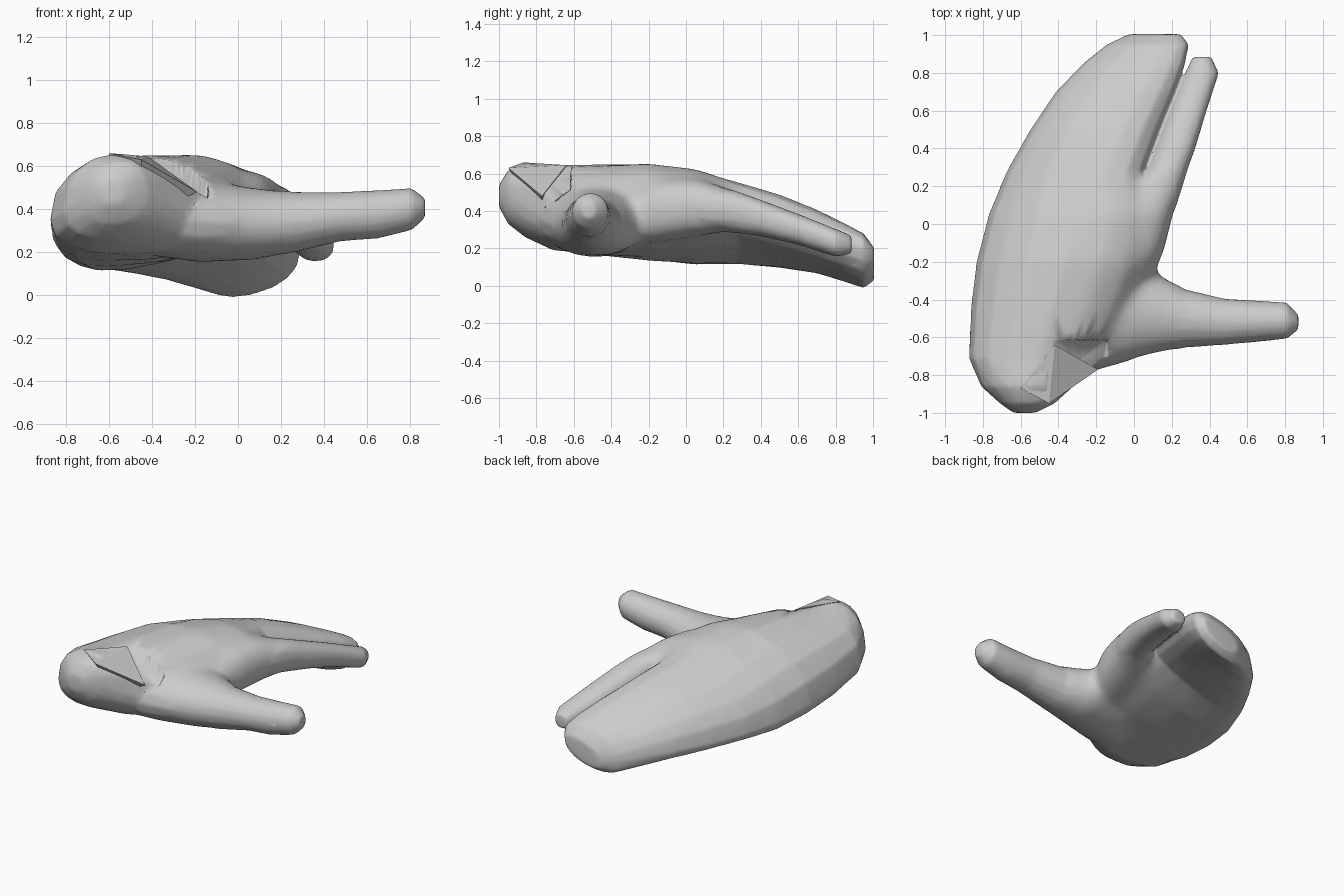
import bpy, bmesh, math

if "Cube" in bpy.data.objects:
    bpy.data.objects.remove(bpy.data.objects["Cube"])

skin = bpy.data.materials.new("light_grey")
skin.diffuse_color = (0.6, 0.6, 0.6, 1)
skin.use_nodes = True
skin.node_tree.nodes["Principled BSDF"].inputs["Base Color"].default_value = skin.diffuse_color
SEG = 16


def loft(bm, rings):
    """Skin closed rings of points and cap both ends."""
    loops = [[bm.verts.new(p) for p in r] for r in rings]
    for a, b in zip(loops, loops[1:]):
        for i in range(len(a)):
            j = (i + 1) % len(a)
            bm.faces.new((a[i], a[j], b[j], b[i]))
    bm.faces.new(loops[0][::-1])
    bm.faces.new(loops[-1])


def spow(v, e):
    return math.copysign(abs(v) ** e, v)


def slab_ring(y, xl, xr, zl, zr, zt, zb):
    """Cross-section with its own edge heights and mid top/bottom heights."""
    pts = []
    for i in range(SEG):
        a = 2 * math.pi * i / SEG
        t = 0.5 + 0.5 * spow(math.cos(a), 0.9)
        s = spow(math.sin(a), 0.85)
        mid = (zl + zr) / 2
        rise = (zt - mid) if s > 0 else (mid - zb)
        pts.append((xl + (xr - xl) * t, y, zl + (zr - zl) * t + rise * s))
    return pts


def oval_ring(x, y0, y1, z0, z1):
    """Upright oval cross-section facing along x."""
    return [(x, (y0 + y1) / 2 + (y1 - y0) / 2 * math.cos(2 * math.pi * i / SEG),
             (z0 + z1) / 2 + (z1 - z0) / 2 * math.sin(2 * math.pi * i / SEG))
            for i in range(SEG)]


bm = bmesh.new()

# palm and joined fingers, from wrist to fingertips
loft(bm, [slab_ring(*s) for s in (
    (-1.00, -.64, -.52, .48, .49, .54, .42),
    (-.95, -.71, -.42, .45, .48, .62, .33),
    (-.86, -.81, -.32, .39, .42, .66, .26),
    (-.71, -.875, -.15, .35, .36, .645, .19),
    (-.45, -.865, .0, .27, .33, .65, .165),
    (-.20, -.835, .10, .23, .37, .65, .155),
    (.05, -.77, .12, .19, .40, .605, .155),
    (.28, -.675, .06, .17, .38, .525, .165),
    (.50, -.55, .14, .15, .31, .47, .13),
    (.70, -.415, .22, .14, .26, .395, .085),
    (.85, -.27, .272, .12, .23, .32, .035),
    (.95, -.145, .292, .09, .20, .265, .0),
    (1.005, -.03, .25, .08, .17, .19, .04))])

# separate index finger
loft(bm, [slab_ring(y, a, b, (t + c) / 2, (t + c) / 2, t, c) for y, a, b, t, c in (
    (-.30, -.22, .09, .53, .22),
    (-.15, -.19, .16, .58, .23),
    (.05, -.14, .21, .58, .26),
    (.20, -.03, .258, .53, .285),
    (.29, .07, .285, .50, .28),
    (.4, .112, .325, .46, .265),
    (.6, .19, .385, .385, .22),
    (.8, .272, .45, .305, .155),
    (.885, .31, .41, .27, .17))])

# thumb
loft(bm, [oval_ring(*s) for s in (
    (-.50, -.85, -.35, .2, .58),
    (-.20, -.775, -.2, .15, .54),
    (.08, -.695, -.23, .16, .50),
    (.27, -.655, -.345, .20, .48),
    (.48, -.64, -.395, .25, .48),
    (.65, -.625, -.405, .262, .488),
    (.81, -.608, -.415, .302, .498),
    (.87, -.56, -.48, .36, .45))])

bmesh.ops.recalc_face_normals(bm, faces=bm.faces)
me = bpy.data.meshes.new("hand")
bm.to_mesh(me)
bm.free()
hand = bpy.data.objects.new("hand", me)
bpy.context.collection.objects.link(hand)

# fuse the parts
rm = hand.modifiers.new("fuse", 'REMESH')
rm.mode = 'VOXEL'
rm.voxel_size = 0.011
dg = bpy.context.evaluated_depsgraph_get()
fused = bpy.data.meshes.new_from_object(hand.evaluated_get(dg))
hand.modifiers.clear()

# blend the webs between palm, thumb and index finger
bm = bmesh.new()
bm.from_mesh(fused)
webs = [v for v in bm.verts if -.35 < v.co.x < .22 and -.72 < v.co.y < .24]
for _ in range(60):
    bmesh.ops.smooth_vert(bm, verts=webs, factor=0.5, use_axis_x=True,
                          use_axis_y=True, use_axis_z=True)
for _ in range(5):
    bmesh.ops.smooth_vert(bm, verts=bm.verts, factor=0.5, use_axis_x=True,
                          use_axis_y=True, use_axis_z=True)

# press the back of the wrist below its flat facet
for v in bm.verts:
    x, y, z = v.co
    if -.6 < x < -.14 and y < -.62:
        top = .645 - (.54 * (x + .42) - .08 * (y + .64)) / .84
        v.co.z = min(z, max(top, .4) - .012)
bm.to_mesh(fused)
bm.free()
fused.materials.clear()
fused.materials.append(skin)
fused.polygons.foreach_set("use_smooth", [True] * len(fused.polygons))
fused.polygons.foreach_set("material_index", [0] * len(fused.polygons))
hand.data = fused
dc = hand.modifiers.new("thin_out", 'DECIMATE')
dc.ratio = 0.08

# flat facet on the wrist
bm = bmesh.new()
for p in ((-.6, -.87, .66), (-.42, -.64, .645), (-.19, -.77, .48),
          (-.45, -.95, .63), (-.45, -.76, .35)):
    bm.verts.new(p)
bmesh.ops.convex_hull(bm, input=bm.verts)
bmesh.ops.recalc_face_normals(bm, faces=bm.faces)
me = bpy.data.meshes.new("wrist_facet")
bm.to_mesh(me)
bm.free()
me.materials.append(skin)
bpy.context.collection.objects.link(bpy.data.objects.new("wrist_facet", me))
